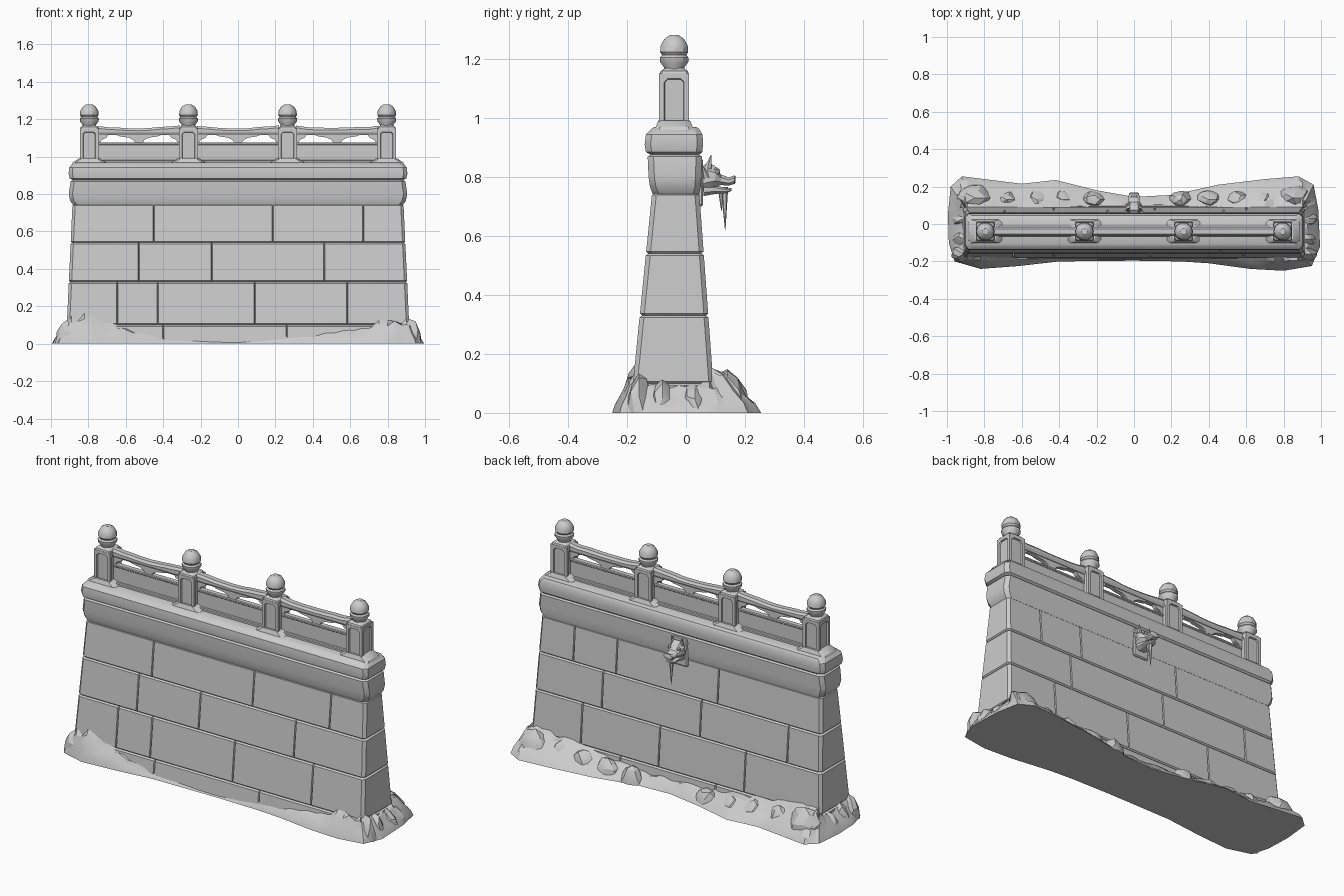
import bpy, bmesh, math, random
from mathutils import Vector, Matrix

random.seed(4)
if "Cube" in bpy.data.objects:
    bpy.data.objects.remove(bpy.data.objects["Cube"])

stone = bpy.data.materials.new("pale_stone")
stone.use_nodes = True
stone.diffuse_color = (0.6, 0.6, 0.6, 1)
bsdf = next(n for n in stone.node_tree.nodes if n.type == "BSDF_PRINCIPLED")
bsdf.inputs["Base Color"].default_value = (0.6, 0.6, 0.6, 1)
MID_Y = -0.04


def finish(name, bm, angle=28):
    bmesh.ops.recalc_face_normals(bm, faces=bm.faces)
    mesh = bpy.data.meshes.new(name)
    bm.to_mesh(mesh)
    bm.free()
    mesh.materials.append(stone)
    ob = bpy.data.objects.new(name, mesh)
    bpy.context.collection.objects.link(ob)
    bpy.ops.object.select_all(action="DESELECT")
    ob.select_set(True)
    bpy.context.view_layer.objects.active = ob
    bpy.ops.object.shade_smooth_by_angle(angle=math.radians(angle))
    return ob


def loft(name, rings, angle=28):
    """Skin a list of equal-length closed rings and cap both ends."""
    bm = bmesh.new()
    rows = [[bm.verts.new(p) for p in ring] for ring in rings]
    for a, b in zip(rows, rows[1:]):
        for i in range(len(a)):
            j = (i + 1) % len(a)
            bm.faces.new((a[i], a[j], b[j], b[i]))
    bm.faces.new(rows[0])
    bm.faces.new(rows[-1])
    return finish(name, bm, angle)


def box(name, x0, x1, y0, y1, z0, z1, bevel=0.004):
    bm = bmesh.new()
    size = Matrix.Diagonal((x1 - x0, y1 - y0, z1 - z0, 1))
    place = Matrix.Translation(((x0 + x1) / 2, (y0 + y1) / 2, (z0 + z1) / 2))
    bmesh.ops.create_cube(bm, size=1, matrix=place @ size)
    bmesh.ops.bevel(bm, geom=bm.edges[:], offset=bevel, segments=1, affect="EDGES")
    return finish(name, bm)


def plan(hx, y0, y1, z, front=(), back=(), c=0.015, cx=0):
    """Chamfered rectangle at height z, notched where upright joints fall."""
    pts = [(-hx, y0 + c), (-hx + c, y0)]
    for j in front:
        pts += [(j - 0.004, y0), (j, y0 + 0.012), (j + 0.004, y0)]
    pts += [(hx - c, y0), (hx, y0 + c), (hx, y1 - c), (hx - c, y1)]
    for j in sorted(back, reverse=True):
        pts += [(j + 0.004, y1), (j, y1 - 0.012), (j - 0.004, y1)]
    pts += [(-hx + c, y1), (-hx, y1 - c)]
    return [(cx + x, y, z) for x, y in pts]


def extrude_xz(name, pts, y0, y1):
    return loft(name, [[(x, y, z) for x, z in pts] for y in (y0, y1)])


# Battered wall courses
courses = [
    (0.0, 0.10, (-0.40, 0.26), (-0.25, 0.35)),
    (0.10, 0.33, (-0.645, -0.43, 0.09, 0.585), (-0.43, 0.11, 0.6)),
    (0.33, 0.54, (-0.53, -0.14, 0.46), (-0.69, -0.14, 0.48)),
    (0.54, 0.745, (-0.45, 0.185, 0.67), (-0.24, 0.40, 0.67)),
]
for n, (z0, z1, front, back) in enumerate(courses):
    rings = []
    for z, inset in ((z0, 0.008), (z0 + 0.007, 0), (z1 - 0.007, 0), (z1, 0.008)):
        t = z / 0.745
        rings.append(plan(0.92 - 0.035 * t - inset, -0.19 + 0.075 * t + inset,
                          0.10 - 0.055 * t - inset, z, front, back))
    loft(f"wall_course_{n + 1}", rings)

# Moulded cornice: half length, front, back, height
cornice = [(0.88, -0.112, 0.044, 0.74), (0.898, -0.122, 0.050, 0.765),
           (0.905, -0.127, 0.052, 0.80), (0.895, -0.130, 0.054, 0.868),
           (0.882, -0.120, 0.045, 0.875), (0.900, -0.136, 0.055, 0.884),
           (0.906, -0.140, 0.058, 0.91), (0.902, -0.136, 0.056, 0.943),
           (0.885, -0.118, 0.045, 0.962), (0.875, -0.108, 0.035, 0.968)]
loft("cornice", [plan(*row, c=0.02) for row in cornice])


# Posts with sunk panels, sloping feet and bud finials
def post(n, px):
    bm = bmesh.new()
    bmesh.ops.create_cube(bm, size=1, matrix=Matrix.Translation((px, MID_Y, 1.055))
                          @ Matrix.Diagonal((0.102, 0.102, 0.19, 1)))
    sides = [f for f in bm.faces if abs(f.normal.z) < 0.5]
    bmesh.ops.inset_individual(bm, faces=sides, thickness=0.024)
    bmesh.ops.bevel(bm, geom=[v for f in sides for v in f.verts], offset=0.012,
                    segments=1, affect="VERTICES")
    panels = [f for f in bm.faces if len(f.verts) == 8]
    bmesh.ops.inset_individual(bm, faces=panels, thickness=0.003, depth=-0.008)
    finish(f"post_{n}", bm, 20)

    def square(h, z):
        return plan(h, MID_Y - h, MID_Y + h, z, c=h * 0.15, cx=px)
    loft(f"post_top_{n}", [square(0.051, 1.145), square(0.046, 1.158), square(0.032, 1.168)])
    loft(f"post_foot_{n}", [plan(w, MID_Y - d, MID_Y + d, z, cx=px) for w, d, z in
                            ((0.095, 0.068, 0.955), (0.088, 0.062, 0.970), (0.056, 0.054, 0.990))])
    bud = [(0.036, 1.16), (0.037, 1.172), (0.050, 1.188), (0.051, 1.204), (0.043, 1.212),
           (0.050, 1.222), (0.048, 1.245), (0.036, 1.266), (0.016, 1.28)]
    loft(f"finial_{n}", [[(px + r * math.cos(a), MID_Y + r * math.sin(a), z)
                          for a in (k * math.tau / 10 for k in range(10))] for r, z in bud], 35)


posts = [-0.795, -0.265, 0.265, 0.795]
for n, px in enumerate(posts):
    post(n + 1, px)

# Balustrade bays: rails, panel, openwork brackets
for n, (a, b) in enumerate(zip(posts, posts[1:])):
    a, b, mid = a + 0.045, b - 0.045, (a + b) / 2
    box(f"base_rail_{n + 1}", a, b, -0.068, -0.012, 0.955, 0.982)
    box(f"panel_{n + 1}", a, b, -0.052, -0.028, 0.975, 1.066, 0.002)
    box(f"middle_rail_{n + 1}", a, b, -0.057, -0.023, 1.062, 1.077)
    rings = []
    for k in range(9):
        u = k / 4 - 1
        top = 1.153 + 0.012 * u * u + random.uniform(-0.003, 0.003)
        x = mid + u * (b - a) / 2
        rings.append([(x, MID_Y + y, z) for y, z in
                      ((-0.016, 1.117), (0.016, 1.117), (0.024, 1.13), (0.024, top - 0.012),
                       (0.014, top), (-0.014, top), (-0.024, top - 0.012), (-0.024, 1.13))])
    loft(f"top_rail_{n + 1}", rings)
    half = [(0.13, 1.12), (0.10, 1.108), (0.055, 1.102), (0.03, 1.09), (0.02, 1.074)]
    extrude_xz(f"cloud_bracket_{n + 1}", [(mid + x, z) for x, z in half]
               + [(mid - x, z) for x, z in half[::-1]], -0.052, -0.028)
    for s, px in ((1, a), (-1, b)):
        extrude_xz(f"corner_bracket_{n + 1}", [(px + s * x, z) for x, z in
                   ((0, 1.12), (0.06, 1.12), (0.045, 1.10), (0.02, 1.09), (0.012, 1.072), (0, 1.072))],
                   -0.052, -0.028)

# Beast-head spout on the back
box("spout_plate", -0.048, 0.048, 0.03, 0.058, 0.70, 0.862, 0.006)


def head(name, sections):
    """Eight-sided rings along y: y, half width, low, high."""
    rings = []
    for y, w, lo, hi in sections:
        m, h = (lo + hi) / 2, (hi - lo) / 2
        rings.append([(w * x, y, m + h * z) for x, z in
                      ((1, .4), (.5, 1), (-.5, 1), (-1, .4), (-1, -.4), (-.5, -1), (.5, -1), (1, -.4))])
    loft(name, rings)


head("spout_head", [(0.05, 0.036, 0.75, 0.83), (0.075, 0.044, 0.752, 0.85), (0.10, 0.042, 0.765, 0.835),
                    (0.118, 0.030, 0.772, 0.808), (0.145, 0.030, 0.77, 0.798), (0.165, 0.026, 0.776, 0.805),
                    (0.168, 0.018, 0.78, 0.80)])
head("spout_jaw", [(0.06, 0.034, 0.735, 0.775), (0.10, 0.030, 0.742, 0.772),
                   (0.14, 0.024, 0.745, 0.760), (0.155, 0.016, 0.753, 0.763)])


def spike(name, base, tip, r):
    base, tip = Vector(base), Vector(tip)
    d = tip - base
    bm = bmesh.new()
    bmesh.ops.create_cone(bm, cap_ends=True, segments=6, radius1=r, radius2=0.001, depth=d.length,
                          matrix=Matrix.Translation((base + tip) / 2)
                          @ d.to_track_quat("Z", "Y").to_matrix().to_4x4())
    finish(name, bm)


for side, s in (("left", 1), ("right", -1)):
    spike(f"{side}_ear", (s * 0.026, 0.075, 0.83), (s * 0.034, 0.085, 0.874), 0.014)
    spike(f"{side}_mane", (s * 0.035, 0.07, 0.80), (s * 0.052, 0.055, 0.84), 0.014)
    bm = bmesh.new()
    bmesh.ops.create_icosphere(bm, subdivisions=1, radius=0.014,
                               matrix=Matrix.Translation((s * 0.028, 0.104, 0.818)))
    finish(f"{side}_eye", bm)
spike("long_icicle", (0, 0.130, 0.765), (0, 0.133, 0.62), 0.013)
spike("short_icicle", (0.008, 0.118, 0.76), (0.008, 0.120, 0.685), 0.010)

# Drifted ground skirt: outline x, y and height against the wall
outline = [(-0.99, -0.10, .10), (-0.96, -0.20, .12), (-0.82, -0.24, .15), (-0.62, -0.225, .09),
           (-0.40, -0.20, .03), (0, -0.196, .015), (0.25, -0.20, .04), (0.40, -0.21, .05), (0.62, -0.24, .08),
           (0.80, -0.25, .13), (0.95, -0.225, .12), (0.995, -0.12, .10), (0.985, 0.08, .11),
           (0.96, 0.21, .14), (0.88, 0.255, .14), (0.70, 0.24, .11), (0.45, 0.21, .08), (0.2, 0.155, .06),
           (0, 0.145, .06), (-0.2, 0.18, .07), (-0.42, 0.235, .09), (-0.60, 0.215, .11),
           (-0.80, 0.24, .13), (-0.92, 0.255, .14), (-0.98, 0.20, .12), (-0.995, 0.05, .11)]
path = []
for p, q in zip(outline, outline[1:] + outline[:1]):
    path += [Vector(p).lerp(Vector(q), k / 4) for k in range(4)]
rings = []
for t, rise in ((0, 0), (0.12, 0.22), (0.4, 0.5), (0.7, 0.85), (1.0, 1.0), (1.15, 0.9)):
    ring = []
    for x, y, h in path:
        wall = Vector((max(-0.90, min(0.90, x)), max(-0.175, min(0.085, y))))
        p = Vector((x, y)).lerp(wall, t)
        ring.append((p.x, p.y, h * rise * (random.uniform(0.8, 1.15) if rise else 0)))
    rings.append(ring)
loft("ground_skirt", rings, 22)


# Half-buried boulders along the back and the ends
def boulder(n, x, y, r, h):
    bm = bmesh.new()
    bmesh.ops.create_icosphere(bm, subdivisions=2, radius=1)
    for v in bm.verts:
        k = random.uniform(0.88, 1.08)
        v.co = (x + v.co.x * r * 1.4 * k, y + v.co.y * r * k, max(0, v.co.z * h * k))
    finish(f"boulder_{n}", bm, 22)


spots = [(x, 0.13, 0.05, 0.07 + 0.06 * abs(x)) for x in (-0.68, -0.52, -0.38, -0.22, 0.25, 0.4, 0.56, 0.7)]
spots += [(s * 0.85, 0.14, 0.075, 0.145) for s in (-1, 1)]
spots += [(s * 0.91, y, 0.05, h) for s in (-1, 1) for y, h in ((0.03, 0.10), (-0.08, 0.12), (-0.16, 0.13))]
for n, spot in enumerate(spots):
    boulder(n + 1, *spot)
